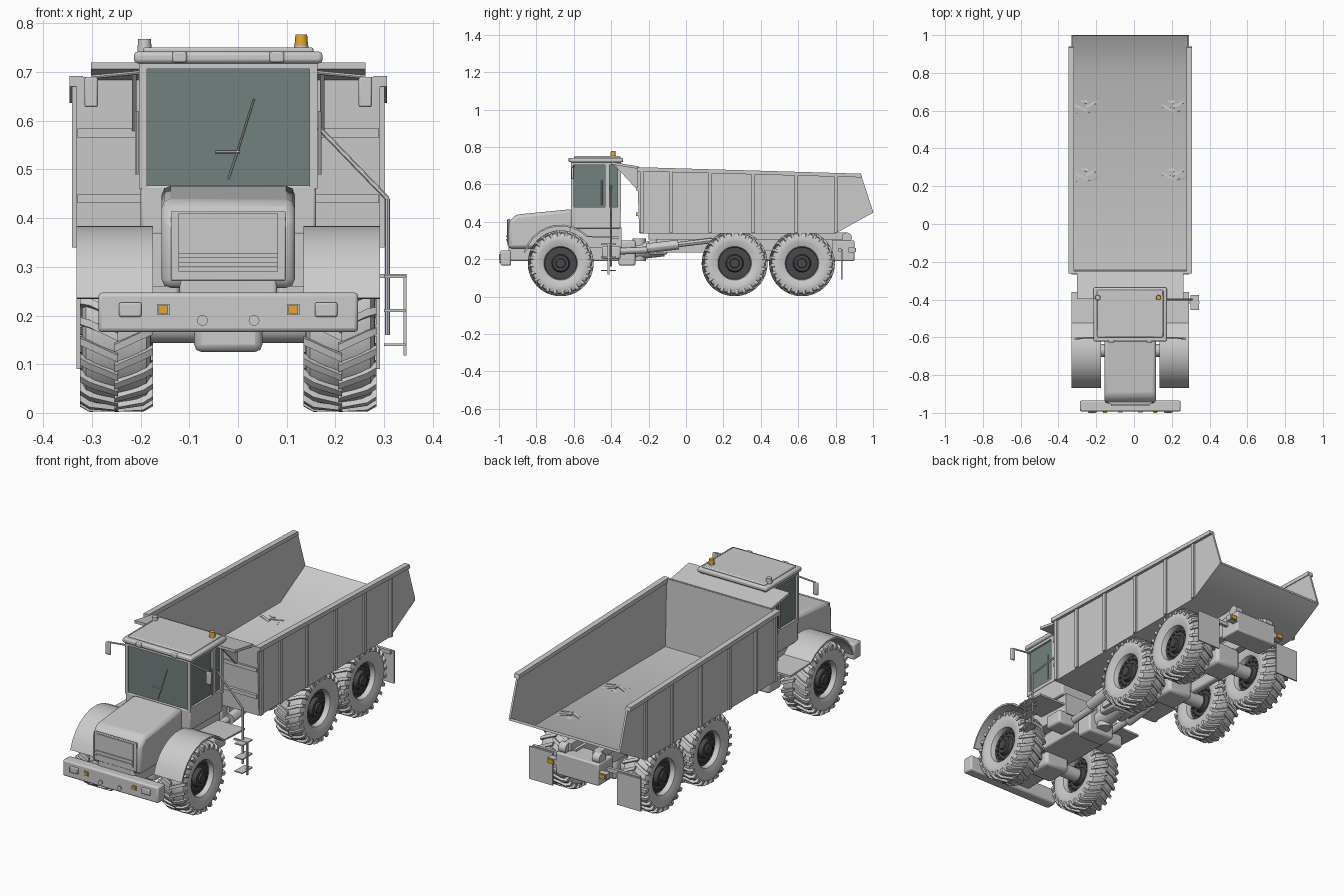
import bpy, bmesh, math
from mathutils import Vector

cube = bpy.data.objects.get("Cube")
if cube:
    bpy.data.objects.remove(cube)

CENTER_X = -0.02   # symmetry plane of the truck (the ladder sticks out on one side)
made = []


def material(name, rgb, rough=0.6):
    m = bpy.data.materials.new(name)
    m.use_nodes = True
    m.diffuse_color = (*rgb, 1)
    shader = m.node_tree.nodes["Principled BSDF"]
    shader.inputs["Base Color"].default_value = (*rgb, 1)
    shader.inputs["Roughness"].default_value = rough
    return m


GREY = material("light grey", (0.6, 0.6, 0.6))
DARK = material("hub charcoal", (0.065, 0.065, 0.07))
GLASS = material("tinted glass", (0.17, 0.22, 0.21))
AMBER = material("amber", (0.8, 0.38, 0.03))


def finish(name, bm, mat=GREY, mirror=False, bevel=0):
    bmesh.ops.recalc_face_normals(bm, faces=bm.faces)
    mesh = bpy.data.meshes.new(name)
    bm.to_mesh(mesh)
    bm.free()
    mesh.materials.append(mat)
    ob = bpy.data.objects.new(name, mesh)
    ob.location.x = CENTER_X
    bpy.context.collection.objects.link(ob)
    if bevel:
        b = ob.modifiers.new("bevel", "BEVEL")
        b.width, b.segments, b.limit_method = bevel, 2, "ANGLE"
    if mirror:
        ob.modifiers.new("mirror", "MIRROR").use_mirror_merge = False
    made.append(ob)
    return ob


def add_prism(bm, profile, x0, x1):
    a = [bm.verts.new((x0, y, z)) for y, z in profile]
    b = [bm.verts.new((x1, y, z)) for y, z in profile]
    bm.faces.new(a)
    bm.faces.new(b)
    for i in range(len(a)):
        j = (i + 1) % len(a)
        bm.faces.new((a[i], a[j], b[j], b[i]))


def prism(name, profile, x0, x1, mat=GREY, mirror=False, bevel=0):
    bm = bmesh.new()
    add_prism(bm, profile, x0, x1)
    return finish(name, bm, mat, mirror, bevel)


def box(name, x, y, z, mat=GREY, mirror=False, bevel=0):
    corners = [(y[0], z[0]), (y[1], z[0]), (y[1], z[1]), (y[0], z[1])]
    return prism(name, corners, x[0], x[1], mat, mirror, bevel)


def add_rod(bm, p, q, r, r2=None, sides=12):
    p, q = Vector(p), Vector(q)
    d = q - p
    m = d.to_track_quat("Z", "Y").to_matrix().to_4x4()
    m.translation = (p + q) / 2
    bmesh.ops.create_cone(bm, cap_ends=True, segments=sides, radius1=r,
                          radius2=r if r2 is None else r2, depth=d.length, matrix=m)


def rod(name, points, r, mat=GREY, mirror=False, r2=None, sides=12):
    bm = bmesh.new()
    for p, q in zip(points, points[1:]):
        add_rod(bm, p, q, r, r2, sides)
    return finish(name, bm, mat, mirror)


# Tyre: lathed carcass with chevron lugs
def tyre_mesh():
    bm = bmesh.new()
    half = [(0.05, 0.085), (0.06, 0.09), (0.071, 0.12), (0.07, 0.145), (0.062, 0.16), (0.045, 0.165)]
    ring = half + [(-x, r) for x, r in reversed(half)]
    verts = [bm.verts.new((x, 0, r)) for x, r in ring]
    edges = [bm.edges.new((verts[i], verts[i - 1])) for i in range(len(verts))]
    bmesh.ops.spin(bm, geom=verts + edges, cent=(0, 0, 0), axis=(1, 0, 0),
                   angle=math.tau, steps=48, use_duplicate=False)
    bmesh.ops.remove_doubles(bm, verts=bm.verts, dist=1e-5)
    # lug sections: sideways position, lead angle, base radius, top radius
    sections = [(-0.004, 0, 0.16, 0.176), (0.055, 0.16, 0.158, 0.176), (0.075, 0.2, 0.142, 0.165)]
    count = 24
    for side in (1, -1):
        for k in range(count):
            start = math.tau * (k + (0.5 if side < 0 else 0)) / count
            loops = []
            for x, lead, low, high in sections:
                loop = []
                for off, r in ((-0.055, low), (0.055, low), (0.045, high), (-0.045, high)):
                    t = start + lead + off
                    loop.append(bm.verts.new((side * x, -r * math.cos(t), r * math.sin(t))))
                loops.append(loop)
            for a, b in zip(loops, loops[1:]):
                for i in range(4):
                    bm.faces.new((a[i], a[i - 1], b[i - 1], b[i]))
            bm.faces.new(loops[0])
            bm.faces.new(loops[-1])
    return bm


# Hub: dished rim, cap and ring of bolts on both faces
def hub_mesh():
    bm = bmesh.new()
    add_rod(bm, (-0.035, 0, 0), (0.035, 0, 0), 0.087, sides=32)
    for s in (1, -1):
        add_rod(bm, (s * 0.03, 0, 0), (s * 0.055, 0, 0), 0.05, 0.042, sides=24)
        add_rod(bm, (s * 0.05, 0, 0), (s * 0.064, 0, 0), 0.028, 0.024, sides=20)
        for k in range(16):
            t = math.tau * k / 16
            y, z = 0.068 * math.cos(t), 0.068 * math.sin(t)
            add_rod(bm, (s * 0.03, y, z), (s * 0.042, y, z), 0.006, sides=6)
    return bm


AXLES = {"front": -0.67, "middle": 0.26, "rear": 0.62}
WHEEL_Z = 0.178
tyre_data = hub_data = None
for place, y in AXLES.items():
    for label, s in (("left", 1), ("right", -1)):
        if tyre_data is None:
            tyre, hub = finish("tyre", tyre_mesh()), finish("hub", hub_mesh(), DARK)
            tyre_data, hub_data = tyre.data, hub.data
        else:
            tyre, hub = (bpy.data.objects.new("part", d) for d in (tyre_data, hub_data))
            for ob in (tyre, hub):
                bpy.context.collection.objects.link(ob)
        for ob, part in ((tyre, "tyre"), (hub, "hub")):
            ob.name = f"{place}_{label}_{part}"
            ob.location = (CENTER_X + s * 0.23, y, WHEEL_Z)
    rod(place + "_axle", [(-0.2, y, WHEEL_Z), (0.2, y, WHEEL_Z)], 0.034, sides=20)
    box(place + "_differential", (-0.07, 0.07), (y - 0.07, y + 0.07), (0.125, 0.24), bevel=0.015)

# Dump body
prism("dump_floor", [(-0.245, 0.338), (0.8, 0.338), (1, 0.448), (0.997, 0.46), (0.8, 0.35), (-0.245, 0.35)],
      -0.312, 0.312)
prism("dump_side", [(-0.245, 0.34), (0.8, 0.34), (1, 0.455), (0.935, 0.655), (-0.26, 0.69)], 0.302, 0.312, mirror=True)
prism("dump_front_wall", [(-0.25, 0.34), (-0.238, 0.34), (-0.248, 0.69), (-0.262, 0.69)], -0.312, 0.312)
prism("dump_rim", [(-0.262, 0.692), (0.935, 0.657), (0.94, 0.637), (-0.262, 0.67)], 0.298, 0.326, mirror=True)
for i, y in enumerate((-0.237, -0.08, 0.13, 0.36, 0.59, 0.8)):
    box(f"dump_rib_{i}", (0.31, 0.321), (y - 0.009, y + 0.009), (0.34, 0.672 - 0.03 * y), mirror=True)
for i, z in enumerate((0.44, 0.575)):
    box(f"dump_front_rib_{i}", (-0.31, 0.31), (-0.268, -0.245), (z - 0.009, z + 0.009))
prism("dump_canopy", [(-0.397, 0.706), (-0.397, 0.72), (-0.25, 0.695), (-0.25, 0.682)], -0.282, 0.282)
prism("canopy_gusset", [(-0.39, 0.71), (-0.25, 0.69), (-0.25, 0.56)], 0.188, 0.198, mirror=True)

# Rear frame, hoist and tail
box("dump_subframe", (0.06, 0.1), (-0.2, 0.86), (0.305, 0.342), mirror=True)
box("rear_frame", (0.045, 0.085), (-0.16, 0.84), (0.235, 0.31), mirror=True)
box("frame_crossmember", (-0.07, 0.07), (-0.2, -0.1), (0.225, 0.3), bevel=0.008)
box("bogie_beam", (0.1, 0.135), (0.28, 0.6), (0.19, 0.25), mirror=True, bevel=0.01)
box("tail_block", (-0.12, 0.12), (0.78, 0.9), (0.19, 0.3), bevel=0.006)
rod("tail_hinge", [(0.075, 0.86, 0.315), (0.115, 0.86, 0.315)], 0.027, mirror=True, sides=20)
box("tail_light_arm", (0.11, 0.165), (0.87, 0.9), (0.235, 0.262), mirror=True)
box("tail_light", (0.128, 0.16), (0.898, 0.908), (0.238, 0.259), AMBER, mirror=True)
box("mud_flap", (0.18, 0.312), (0.83, 0.837), (0.09, 0.255), mirror=True)
box("mud_flap_bracket", (0.1, 0.3), (0.815, 0.83), (0.24, 0.26), mirror=True)
rod("hoist_cylinder", [(0.12, -0.21, 0.258), (0.12, -0.04, 0.278)], 0.026, mirror=True)
rod("hoist_piston", [(0.12, -0.04, 0.278), (0.12, 0.14, 0.3)], 0.014, mirror=True)

# Articulation joint and front frame
box("front_frame", (-0.1, 0.1), (-0.95, -0.36), (0.19, 0.28), bevel=0.008)
box("joint_block", (-0.075, 0.075), (-0.36, -0.27), (0.165, 0.3), bevel=0.01)
rod("joint_pin", [(0, -0.25, 0.19), (0, -0.25, 0.31)], 0.035, sides=20)
rod("joint_link", [(-0.0, -0.29, 0.24), (0, -0.12, 0.26)], 0.045, sides=20)
rod("steering_cylinder", [(0.105, -0.42, 0.24), (0.105, -0.2, 0.25)], 0.018, mirror=True)
box("side_tank", (0.1, 0.2), (-0.45, -0.35), (0.2, 0.27), mirror=True, bevel=0.01)
box("cab_base", (-0.16, 0.16), (-0.62, -0.345), (0.26, 0.37))

# Front fenders with rear deck
arc = [math.radians(16 + 119 * i / 9) for i in range(10)]
outer = [(-0.67 - 0.205 * math.cos(t), 0.18 + 0.205 * math.sin(t)) for t in arc] + [(-0.36, 0.32)]
inner = [(-0.67 - 0.196 * math.cos(t), 0.18 + 0.196 * math.sin(t)) for t in arc] + [(-0.36, 0.31)]
prism("front_fender", outer + inner[::-1], 0.155, 0.312, mirror=True)

# Hood and grille
prism("hood", [(-0.95, 0.257), (-0.947, 0.4), (-0.91, 0.438), (-0.605, 0.468), (-0.605, 0.3), (-0.8, 0.257)],
      -0.137, 0.137, bevel=0.018)
box("grille_panel", (-0.118, 0.118), (-0.954, -0.94), (0.272, 0.415), bevel=0.003)
box("grille_inset", (-0.102, 0.102), (-0.958, -0.95), (0.29, 0.41))
for i, z in enumerate((0.305, 0.323)):
    box(f"grille_bar_{i}", (-0.102, 0.102), (-0.963, -0.955), (z - 0.004, z + 0.004))

# Bumper with lamps
box("bumper", (-0.267, 0.267), (-0.992, -0.935), (0.166, 0.247), bevel=0.008)
box("headlight", (0.178, 0.224), (-1, -0.985), (0.197, 0.227), mirror=True, bevel=0.004)
box("turn_signal_frame", (0.121, 0.146), (-0.996, -0.985), (0.201, 0.224), mirror=True)
box("turn_signal", (0.124, 0.143), (-1, -0.99), (0.204, 0.221), AMBER, mirror=True)
rod("tow_eye", [(0.053, -0.998, 0.19), (0.053, -0.985, 0.19)], 0.011, mirror=True, sides=20)

# Cab
box("cab_lower", (-0.18, 0.18), (-0.612, -0.35), (0.365, 0.468), bevel=0.006)
box("cab_glass", (-0.172, 0.172), (-0.607, -0.36), (0.46, 0.715), GLASS)
box("cab_rear_panel", (-0.18, 0.18), (-0.362, -0.35), (0.46, 0.72))
for label, y0, y1 in (("front", -0.614, -0.6), ("middle", -0.432, -0.408), ("rear", -0.366, -0.348)):
    box(label + "_pillar", (0.167, 0.183), (y0, y1), (0.46, 0.722), mirror=True)
box("side_header", (0.167, 0.183), (-0.612, -0.35), (0.704, 0.722), mirror=True)
box("side_sill", (0.167, 0.183), (-0.612, -0.35), (0.462, 0.48), mirror=True)
box("front_header", (-0.18, 0.18), (-0.614, -0.6), (0.706, 0.722))
box("cab_roof", (-0.194, 0.194), (-0.622, -0.336), (0.718, 0.742), bevel=0.008)
box("roof_panel", (-0.175, 0.175), (-0.6, -0.35), (0.738, 0.751), bevel=0.005)
box("roof_lamp", (0.085, 0.115), (-0.628, -0.61), (0.72, 0.742), mirror=True, bevel=0.004)
rod("door_handle", [(0.188, -0.45, 0.49), (0.188, -0.45, 0.62)], 0.004, mirror=True)
rod("wiper", [(0, -0.611, 0.48), (0.02, -0.611, 0.54), (0.053, -0.611, 0.645)], 0.002, sides=6)
rod("wiper_arm", [(-0.026, -0.611, 0.536), (0.024, -0.611, 0.536)], 0.003, sides=6)
rod("roof_cap", [(-0.172, -0.39, 0.742), (-0.172, -0.39, 0.768)], 0.015, r2=0.013, sides=20)
rod("beacon_base", [(0.15, -0.39, 0.74), (0.15, -0.39, 0.755)], 0.015, sides=20)
rod("beacon", [(0.15, -0.39, 0.753), (0.15, -0.39, 0.777)], 0.014, AMBER, r2=0.012, sides=20)
rod("mirror_arm", [(0.175, -0.6, 0.7), (0.282, -0.605, 0.69), (0.282, -0.605, 0.64)], 0.004, mirror=True)
box("mirror_head", (0.268, 0.295), (-0.612, -0.6), (0.628, 0.69), mirror=True, bevel=0.004)

# Boarding ladder and handrail on one side
for i, z in enumerate((0.14, 0.21, 0.28)):
    box(f"ladder_step_{i}", (0.32, 0.364), (-0.455, -0.375), (z - 0.003, z + 0.003))
box("ladder_outer_post", (0.36, 0.366), (-0.42, -0.41), (0.118, 0.285))
box("ladder_hanger", (0.29, 0.36), (-0.42, -0.41), (0.277, 0.285))
rod("handrail", [(0.182, -0.4, 0.59), (0.327, -0.4, 0.44), (0.327, -0.4, 0.16)], 0.005)

# Smooth the round parts, keep hard edges sharp
bpy.ops.object.select_all(action="DESELECT")
for ob in made:
    ob.select_set(True)
bpy.context.view_layer.objects.active = made[0]
bpy.ops.object.shade_smooth_by_angle(angle=math.radians(30))
